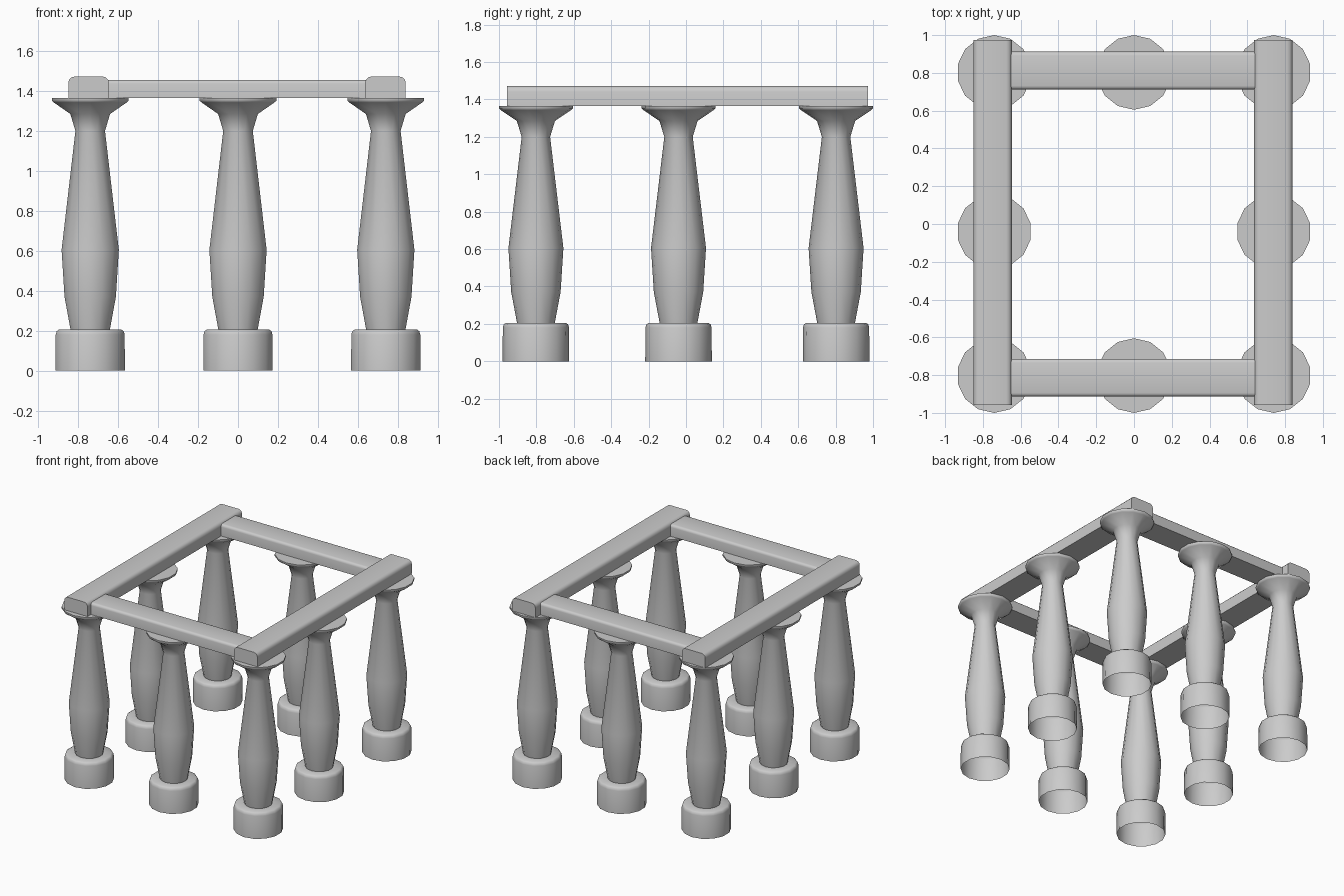
import bpy, bmesh, math

if "Cube" in bpy.data.objects:
    bpy.data.objects.remove(bpy.data.objects["Cube"])

SIDES = 14


def finish(name, bm, angle):
    bmesh.ops.recalc_face_normals(bm, faces=bm.faces)
    mesh = bpy.data.meshes.new(name)
    bm.to_mesh(mesh)
    bm.free()
    ob = bpy.data.objects.new(name, mesh)
    bpy.context.collection.objects.link(ob)
    bpy.ops.object.select_all(action='DESELECT')
    ob.select_set(True)
    bpy.context.view_layer.objects.active = ob
    bpy.ops.object.shade_smooth_by_angle(angle=math.radians(angle))
    return ob


def lathe(name, profile, cap_top):
    """Revolve (radius, z) points; a corner points along +y."""
    bm = bmesh.new()
    rings = []
    for r, z in profile:
        rings.append([bm.verts.new((r * math.sin(2 * math.pi * i / SIDES),
                                    r * math.cos(2 * math.pi * i / SIDES), z))
                      for i in range(SIDES)])
    for a, b in zip(rings, rings[1:]):
        for i in range(SIDES):
            j = (i + 1) % SIDES
            bm.faces.new((a[i], a[j], b[j], b[i]))
    if cap_top:
        bm.faces.new(rings[-1])
    return finish(name, bm, 50)


def beam(name, centre, length, width, z0, z1, bevel, along_x):
    """Bar with rounded upper long edges."""
    bm = bmesh.new()
    bmesh.ops.create_cube(bm, size=1)
    for v in bm.verts:
        v.co.x *= width
        v.co.y *= length
        v.co.z = z0 if v.co.z < 0 else z1
    edges = [e for e in bm.edges
             if all(v.co.z > z0 + 0.01 for v in e.verts)
             and abs(e.verts[0].co.y - e.verts[1].co.y) > 0.1]
    bmesh.ops.bevel(bm, geom=edges, offset=bevel, segments=3,
                    profile=0.5, affect='EDGES')
    ob = finish(name, bm, 35)
    ob.location = (centre[0], centre[1], 0)
    if along_x:
        ob.rotation_euler.z = math.pi / 2
    return ob


# Hollow round foot, and baluster shaft with flared capital
base = lathe("base", [(0.178, 0), (0.177, 0.18), (0.172, 0.197),
                      (0.161, 0.205), (0.095, 0.205)], False)
shaft = lathe("baluster", [(0.1, 0.2), (0.132, 0.37), (0.147, 0.605),
                           (0.076, 1.2), (0.102, 1.285), (0.188, 1.343),
                           (0.1975, 1.352), (0.1975, 1.365)], True)

# Eight columns around the rectangle
spots = [(x, y) for x in (-0.74, 0.74) for y in (-0.8025, -0.04, 0.8025)]
spots += [(0, -0.8025), (0, 0.8025)]
for n, (x, y) in enumerate(spots):
    for part in (base, shaft):
        ob = part
        if n:
            ob = bpy.data.objects.new(part.name + "_" + str(n), part.data)
            bpy.context.collection.objects.link(ob)
        ob.location = (x, y, 0)

# Rails on top
beam("left_rail", (-0.748, 0.008), 1.93, 0.203, 1.365, 1.472, 0.03, False)
beam("right_rail", (0.738, 0.008), 1.93, 0.203, 1.365, 1.472, 0.03, False)
beam("front_rail", (-0.005, -0.814), 1.32, 0.2, 1.365, 1.456, 0.02, True)
beam("back_rail", (-0.005, 0.812), 1.32, 0.2, 1.365, 1.456, 0.02, True)
